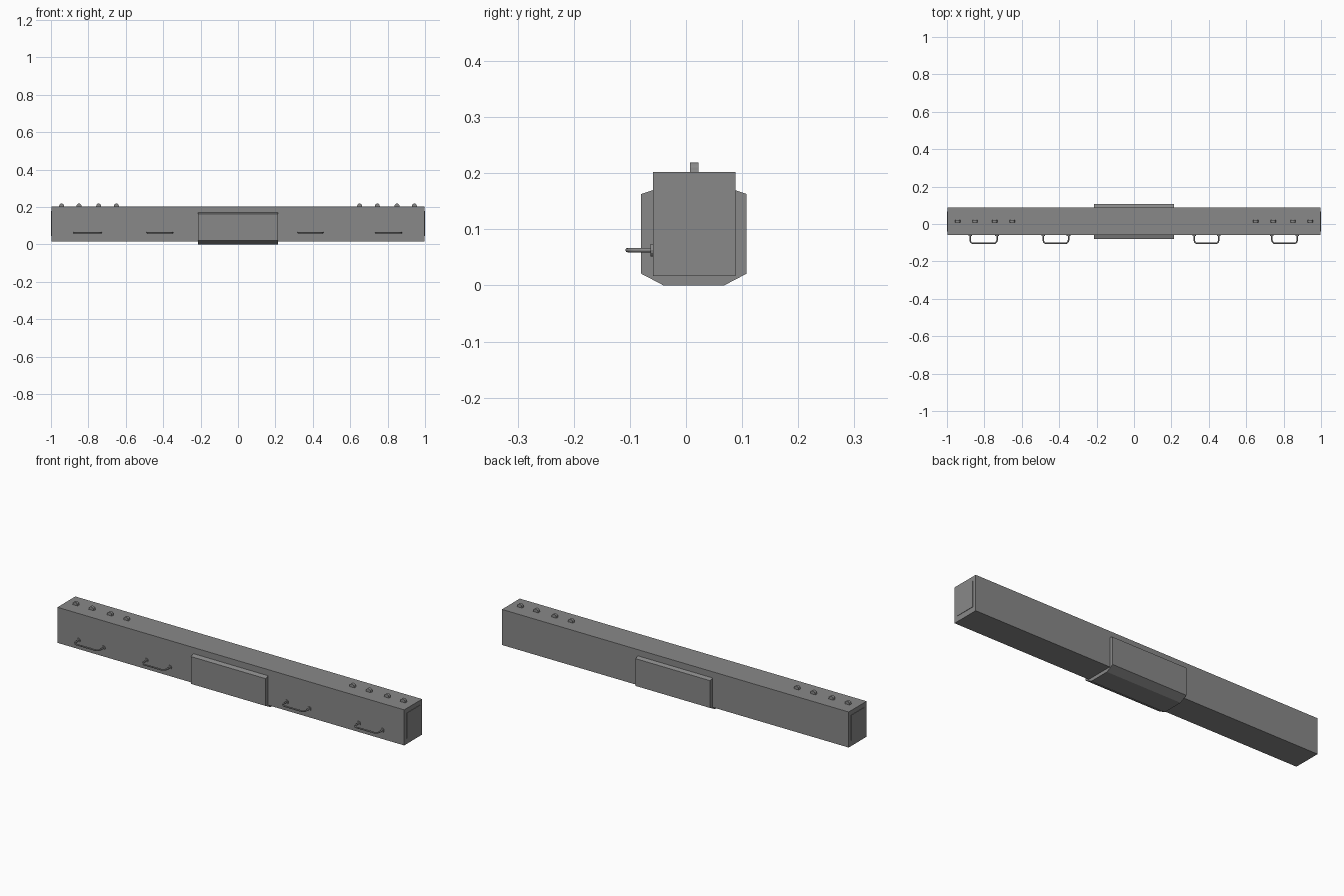
import bpy, bmesh, math
from mathutils import Vector

old = bpy.data.objects.get("Cube")
if old:
    bpy.data.objects.remove(old, do_unlink=True)

grey = bpy.data.materials.new("steel grey")
grey.use_nodes = True
colour = (0.25, 0.25, 0.25, 1)
grey.diffuse_color = colour
bsdf = next(n for n in grey.node_tree.nodes if n.type == 'BSDF_PRINCIPLED')
bsdf.inputs["Base Color"].default_value = colour


def finish(bm, name):
    bmesh.ops.recalc_face_normals(bm, faces=bm.faces)
    mesh = bpy.data.meshes.new(name)
    bm.to_mesh(mesh)
    bm.free()
    mesh.materials.append(grey)
    obj = bpy.data.objects.new(name, mesh)
    bpy.context.collection.objects.link(obj)
    return obj


def prism(name, points, direction):
    """Extrude a closed outline of 3D points along a direction."""
    bm = bmesh.new()
    face = bm.faces.new([bm.verts.new(p) for p in points])
    new = bmesh.ops.extrude_face_region(bm, geom=[face])["geom"]
    verts = [v for v in new if isinstance(v, bmesh.types.BMVert)]
    bmesh.ops.translate(bm, verts=verts, vec=Vector(direction))
    return finish(bm, name)


def box(name, x0, x1, y0, y1, z0, z1):
    return prism(name, [(x0, y0, z0), (x0, y1, z0), (x0, y1, z1), (x0, y0, z1)],
                 (x1 - x0, 0, 0))


# Long beam with a thin plate on each end
FRONT, BACK, TOP = -0.059, 0.088, 0.202
box("beam", -0.998, 0.998, FRONT, BACK, 0.017, TOP)
for side, name in ((-1, "right_end_plate"), (1, "left_end_plate")):
    box(name, *sorted((side * 0.997, side)), FRONT + 0.02, BACK - 0.02, 0.045, 0.178)

# Cradle wrapped round the middle, chamfered above and below
MID = 0.014
half = [(0.054, 0), (0.094, 0.021), (0.094, 0.163), (0.073, 0.17)]
outline = [(MID + y, z) for y, z in half] + [(MID - y, z) for y, z in reversed(half)]
prism("cradle", [(-0.215, y, z) for y, z in outline], (0.43, 0, 0))

# Rounded lugs along the top at both ends
for side, word in ((-1, "right"), (1, "left")):
    for i, x in enumerate((0.65, 0.745, 0.85, 0.943)):
        arc = [math.pi * k / 10 for k in range(11)]
        points = [(side * x + 0.015, 0.007, TOP - 0.002)]
        points += [(side * x + 0.013 * math.cos(a), 0.007, 0.206 + 0.013 * math.sin(a))
                   for a in arc]
        points += [(side * x - 0.015, 0.007, TOP - 0.002)]
        prism(f"{word}_lug_{i + 1}", points, (0, 0.015, 0))


# Bent-rod handles on the front with round mounting pads
def handle(name, x0, x1, z=0.063, reach=-0.104, bend=0.018, radius=0.004):
    path = [Vector((x0, FRONT + 0.002, z))]
    for cx, angles in ((x0 + bend, (180, 210, 240, 270)),
                       (x1 - bend, (270, 300, 330, 360))):
        for a in map(math.radians, angles):
            path.append(Vector((cx + bend * math.cos(a),
                                reach + bend + bend * math.sin(a), z)))
    path.append(Vector((x1, FRONT + 0.002, z)))
    bm = bmesh.new()
    rings = []
    up = Vector((0, 0, 1))
    for i, p in enumerate(path):
        tangent = (path[min(i + 1, len(path) - 1)] - path[max(i - 1, 0)]).normalized()
        out = tangent.cross(up)
        rings.append([bm.verts.new(p + radius * (out * math.cos(k * math.pi / 4)
                                                 + up * math.sin(k * math.pi / 4)))
                      for k in range(8)])
    for a, b in zip(rings, rings[1:]):
        for k in range(8):
            n = (k + 1) % 8
            bm.faces.new((a[k], a[n], b[n], b[k]))
    rod = finish(bm, name)
    for poly in rod.data.polygons:
        poly.use_smooth = True
    for x, end in ((x0, "right"), (x1, "left")):
        turn = [math.tau * k / 12 for k in range(12)]
        prism(f"{name}_{end}_pad",
              [(x + 0.01 * math.cos(a), FRONT + 0.001, z + 0.011 * math.sin(a))
               for a in turn], (0, -0.005, 0))


spans = ((-0.876, -0.732), (-0.485, -0.35), (0.322, 0.453), (0.737, 0.873))
for i, (x0, x1) in enumerate(spans):
    handle(f"handle_{i + 1}", x0, x1)
